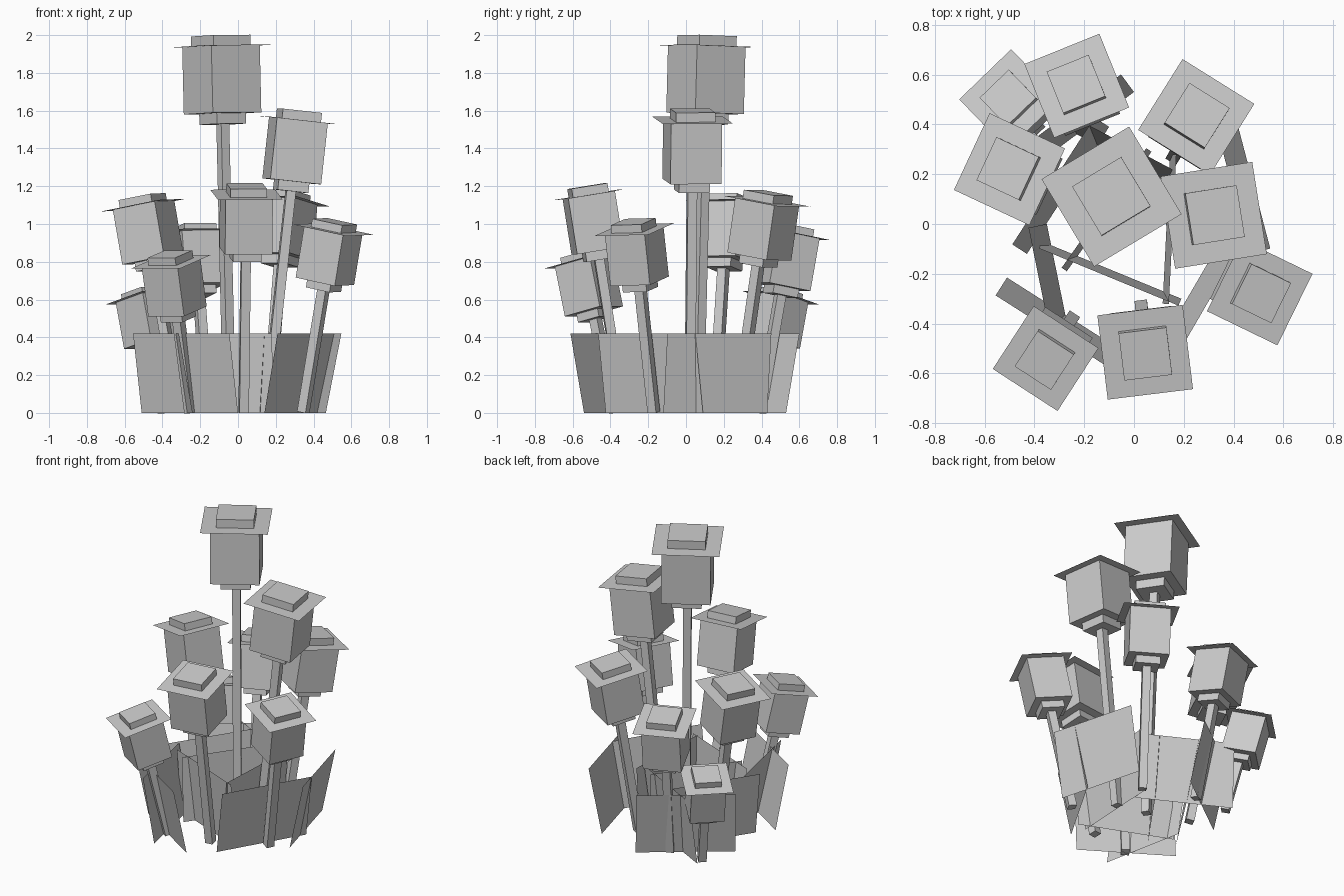
import bpy, bmesh, math
from mathutils import Vector, Matrix

if "Cube" in bpy.data.objects:
    bpy.data.objects.remove(bpy.data.objects["Cube"])

# flowers: base (x, y), roof centre (x, y, z), roof width, yaw in degrees
FLOWERS = [
    ((-0.045, 0.06), (-0.09, 0.11, 1.942), 0.41, 31),
    ((0.15, 0.02), (0.32, 0.035, 1.55), 0.375, 9),
    ((0.16, 0.27), (0.25, 0.43, 1.12), 0.34, -32),
    ((-0.16, 0.39), (-0.23, 0.555, 0.945), 0.325, 22),
    ((-0.39, 0.39), (-0.50, 0.50, 0.61), 0.29, 44),
    ((-0.31, 0.15), (-0.50, 0.22, 1.10), 0.34, -25),
    ((-0.25, -0.38), (-0.355, -0.54, 0.80), 0.31, -33),
    ((0.03, -0.33), (0.045, -0.515, 1.155), 0.345, 7),
    ((0.345, -0.17), (0.505, -0.275, 0.97), 0.32, -26),
]

# leaf panels: bottom edge start and end (outside on the right hand), outward lean
LEAVES = [
    ((-0.51, -0.215), (0.0, -0.54), 0.085),
    ((0.0, 0.53), (-0.485, 0.17), 0.088),
    ((0.465, -0.12), (0.32, 0.43), 0.085),
    ((-0.35, 0.0), (-0.24, -0.54), 0.075),
    ((-0.10, 0.39), (-0.43, -0.12), 0.07),
    ((0.14, -0.425), (0.44, 0.09), 0.08),
    ((0.13, 0.17), (-0.40, 0.45), 0.055),
    ((-0.37, -0.07), (0.19, -0.30), 0.03),
    ((0.115, -0.32), (0.145, 0.28), 0.025),
    ((0.07, 0.29), (-0.27, -0.19), 0.025),
]
LEAF_HEIGHT = 0.42


def finish(name, bm):
    bmesh.ops.recalc_face_normals(bm, faces=bm.faces)
    mesh = bpy.data.meshes.new(name)
    bm.to_mesh(mesh)
    bm.free()
    obj = bpy.data.objects.new(name, mesh)
    bpy.context.collection.objects.link(obj)
    return obj


def box(name, width, z0, z1, frame):
    bm = bmesh.new()
    bmesh.ops.create_cube(bm, size=1)
    bm.transform(Matrix.Translation((0, 0, (z0 + z1) / 2))
                 @ Matrix.Diagonal((width, width, z1 - z0, 1)))
    finish(name, bm).matrix_world = frame


def flower(i, base, top, w, yaw):
    top = Vector(top)
    axis = top - Vector((*base, 0))
    tilt = Vector((0, 0, 1)).rotation_difference(axis).to_matrix().to_4x4()
    frame = (Matrix.Translation(top) @ tilt
             @ Matrix.Rotation(math.radians(yaw), 4, 'Z'))
    # blocky head, from the bottom collar up to the cap
    box(f"stem_{i}", 0.05, -axis.length + 0.004, -1.0 * w, frame)
    box(f"head_collar_{i}", 0.44 * w, -1.01 * w, -0.87 * w, frame)
    box(f"head_body_{i}", 0.73 * w, -0.87 * w, 0, frame)
    box(f"head_cap_{i}", 0.56 * w, 0, 0.135 * w, frame)
    # thin square brim
    bm = bmesh.new()
    bmesh.ops.create_grid(bm, x_segments=1, y_segments=1, size=w / 2)
    finish(f"head_brim_{i}", bm).matrix_world = frame


def leaf(i, a, b, lean):
    a, b = Vector((*a, 0)), Vector((*b, 0))
    d = (b - a).normalized()
    up = Vector((d.y * lean, -d.x * lean, LEAF_HEIGHT))
    bm = bmesh.new()
    bm.faces.new([bm.verts.new(p) for p in (a, b, b + up, a + up)])
    finish(f"leaf_{i}", bm)


for i, f in enumerate(FLOWERS):
    flower(i, *f)
for i, l in enumerate(LEAVES):
    leaf(i, *l)
